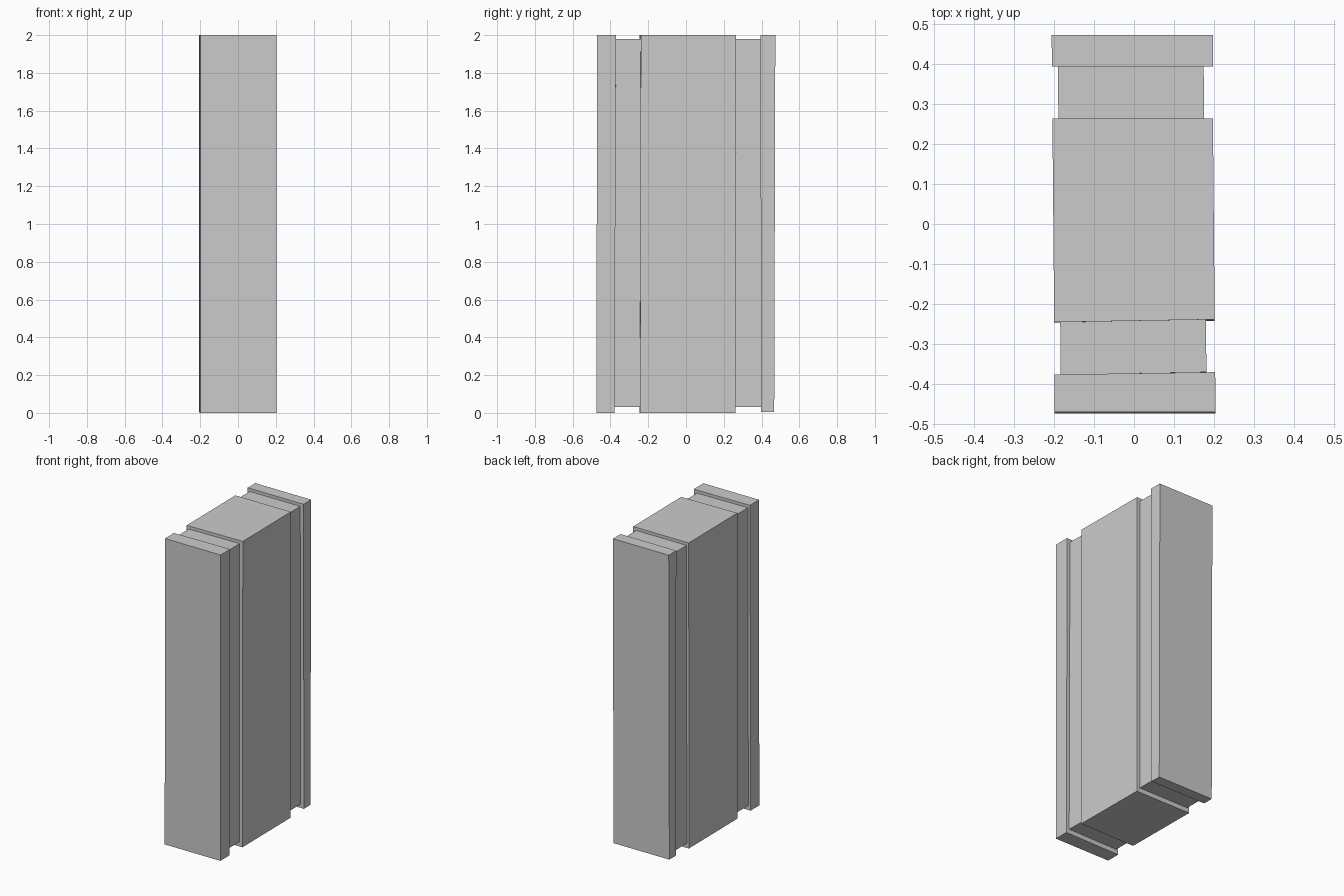
import bpy
import bmesh

if "Cube" in bpy.data.objects:
    bpy.data.objects.remove(bpy.data.objects["Cube"])


def block(name, x0, x1, front, back, z0, z1, skew=-0.009):
    """Slightly irregular hewn block; front/back give y at the bottom-left,
    bottom-right, top-left and top-right corners of that face."""
    bm = bmesh.new()
    bmesh.ops.create_cube(bm, size=1)
    for v in bm.verts:
        right, rear, top = (c > 0 for c in v.co)
        y = (back if rear else front)[2 * top + right]
        v.co = ((x1 if right else x0) + skew * y, y, z1 if top else z0)
    mesh = bpy.data.meshes.new(name)
    bm.to_mesh(mesh)
    bm.free()
    obj = bpy.data.objects.new(name, mesh)
    bpy.context.collection.objects.link(obj)
    return obj


# Full-height slabs at the ends and the main body between them
block("front_slab", -0.203, 0.200, (-0.474, -0.474, -0.471, -0.471),
      (-0.383, -0.378, -0.377, -0.371), 0.0, 2.0)
block("main_body", -0.202, 0.200, (-0.247, -0.243, -0.246, -0.239),
      (0.262, 0.262, 0.264, 0.264), 0.0, 2.0)
block("back_slab", -0.202, 0.202, (0.398, 0.398, 0.394, 0.394),
      (0.467, 0.467, 0.473, 0.473), 0.006, 2.0)

# Recessed necks forming the grooves around all sides
block("front_neck", -0.187, 0.178, (-0.383, -0.378, -0.377, -0.371),
      (-0.247, -0.243, -0.246, -0.239), 0.03, 1.98)
block("back_neck", -0.187, 0.178, (0.262, 0.262, 0.264, 0.264),
      (0.398, 0.398, 0.394, 0.394), 0.03, 1.98)
